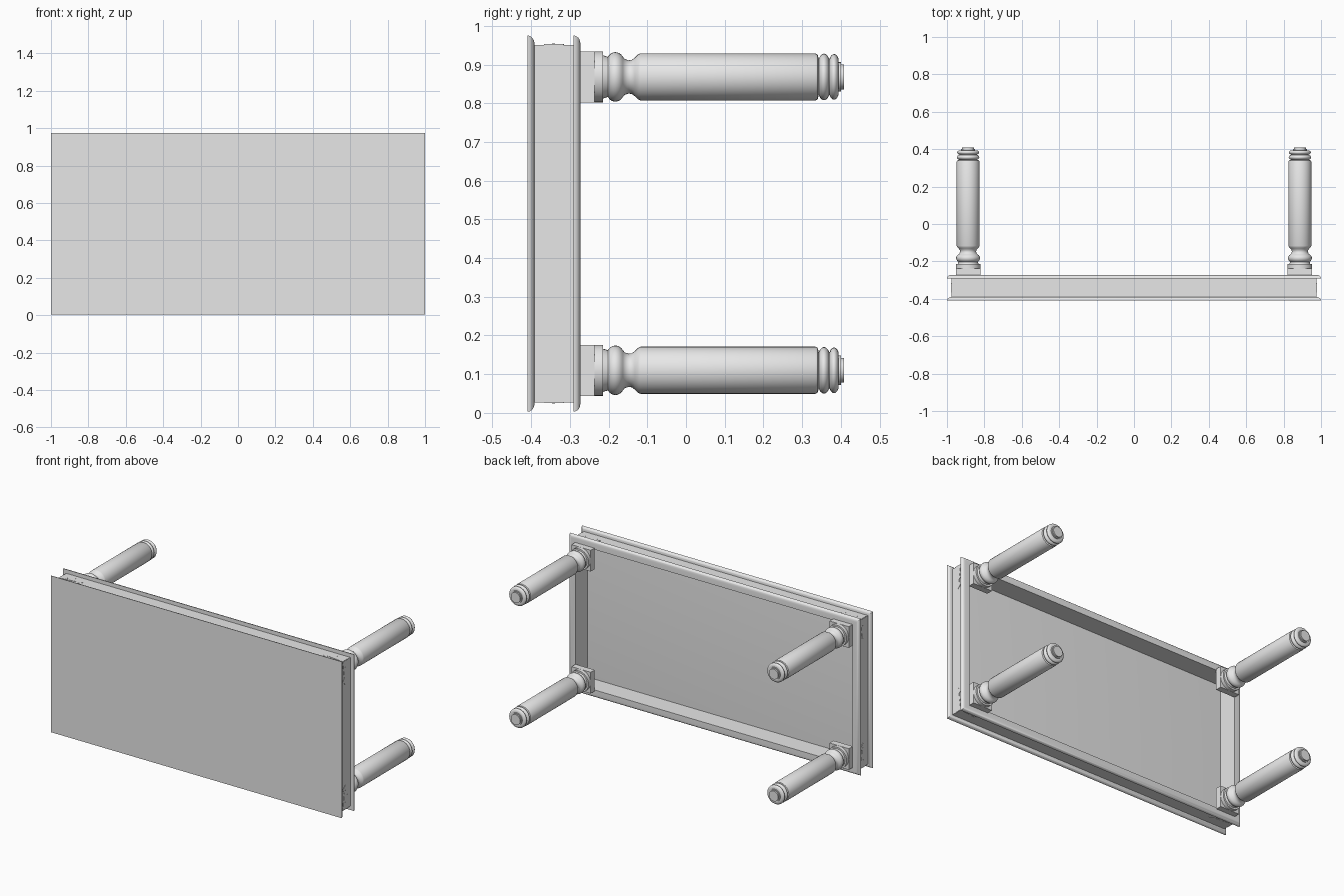
import bpy, bmesh, math
from mathutils import Vector

cube = bpy.data.objects.get("Cube")
if cube:
    bpy.data.objects.remove(cube, do_unlink=True)

grey = bpy.data.materials.new("plain_grey")
grey.use_nodes = True
grey.diffuse_color = (0.8, 0.8, 0.8, 1)
grey.node_tree.nodes["Principled BSDF"].inputs["Base Color"].default_value = (0.8, 0.8, 0.8, 1)

MID_Z = 0.489            # centre height of the table top
HALF_X, HALF_Z = 1.0, 0.486
LEG_X, LEG_Z = 0.887, 0.379


def finish(name, bm, smooth=False):
    bmesh.ops.recalc_face_normals(bm, faces=bm.faces)
    mesh = bpy.data.meshes.new(name)
    bm.to_mesh(mesh)
    bm.free()
    mesh.materials.append(grey)
    ob = bpy.data.objects.new(name, mesh)
    bpy.context.collection.objects.link(ob)
    if smooth:
        bpy.ops.object.select_all(action='DESELECT')
        ob.select_set(True)
        bpy.context.view_layer.objects.active = ob
        bpy.ops.object.shade_smooth_by_angle(angle=math.radians(35))
    return ob


def bridge(bm, a, b):
    n = len(a)
    for i in range(n):
        bm.faces.new((a[i], a[(i + 1) % n], b[(i + 1) % n], b[i]))


def rect_sweep(name, profile, hollow):
    """Sweep (inset, y) points around the rectangular outline of the table."""
    bm = bmesh.new()
    rings = []
    for inset, y in profile:
        x, z = HALF_X - inset, HALF_Z - inset
        rings.append([bm.verts.new((sx * x, y, MID_Z + sz * z))
                      for sx, sz in ((-1, -1), (1, -1), (1, 1), (-1, 1))])
    for a, b in zip(rings, rings[1:]):
        bridge(bm, a, b)
    if hollow:
        bridge(bm, rings[-1], rings[0])
    else:
        bm.faces.new(rings[0])
        bm.faces.new(rings[-1])
    return finish(name, bm, True)


def quarter_round(y0, y1, depth, steps=6):
    angles = [math.pi / 2 * i / steps for i in range(steps + 1)]
    return [(depth * (1 - math.cos(a)), y0 + (y1 - y0) * math.sin(a)) for a in angles]


def lathe(name, profile, x, z, sides=32):
    """Turn (y, radius) points around an axis running along y."""
    bm = bmesh.new()
    rings = []
    for y, r in profile:
        rings.append([bm.verts.new((x + r * math.cos(t), y, z + r * math.sin(t)))
                      for t in (2 * math.pi * i / sides for i in range(sides))])
    for a, b in zip(rings, rings[1:]):
        bridge(bm, a, b)
    bm.faces.new(rings[0])
    bm.faces.new(rings[-1])
    return finish(name, bm, True)


def bead(y0, y1, low, high, steps=8):
    return [(y0 + (y1 - y0) * i / steps,
             low + (high - low) * math.sin(math.pi * i / steps) ** 0.7)
            for i in range(steps + 1)]


def plate(name, outline, place):
    """Thin plate; place maps (along, across, out) to the model."""
    bm = bmesh.new()
    low, high = ([bm.verts.new(place(s, t, h)) for s, t in outline] for h in (-0.002, 0.002))
    bridge(bm, low, high)
    bm.faces.new(low)
    bm.faces.new(high)
    return finish(name, bm)


def circle(s, t, r, n=16):
    return [(s + r * math.cos(2 * math.pi * i / n), t + r * math.sin(2 * math.pi * i / n))
            for i in range(n)]


# Top panel, apron and lower moulding
rect_sweep("table_top", quarter_round(-0.409, -0.391, 0.024), False)
rect_sweep("apron", [(0.024, -0.392), (0.024, -0.285), (0.05, -0.285), (0.05, -0.392)], True)
rect_sweep("lower_moulding", [(0.05, -0.291)] + quarter_round(-0.291, -0.273, 0.02)
           + [(0.05, -0.273)], True)

# Turned leg: collar, ring, neck, shaft, foot beads and tip
leg_profile = ([(-0.24, 0.066), (-0.215, 0.066), (-0.215, 0.056), (-0.205, 0.053)]
               + bead(-0.202, -0.163, 0.052, 0.064)
               + [(-0.158, 0.046), (-0.148, 0.043), (-0.14, 0.044), (-0.132, 0.05),
                  (-0.124, 0.058), (-0.117, 0.061), (0.334, 0.061), (0.34, 0.058)]
               + bead(0.343, 0.37, 0.047, 0.06) + bead(0.371, 0.394, 0.047, 0.059)
               + [(0.394, 0.038), (0.4, 0.038), (0.4, 0.032), (0.408, 0.032)])

# Corner strap with a spade-shaped head
half = [(0, 0.025), (0.05, 0.018), (0.105, 0.011), (0.113, 0.014),
        (0.119, 0.024), (0.128, 0.023), (0.138, 0.013), (0.15, 0.0)]
strap = half + [(s, -t) for s, t in half[-2::-1]]
STRAP_Y = -0.342

for sx, side in ((-1, "right"), (1, "left")):
    for sz, level in ((-1, "lower"), (1, "upper")):
        tag = f"{level}_{side}"
        x, z = sx * LEG_X, MID_Z + sz * LEG_Z
        bm = bmesh.new()
        bmesh.ops.create_cube(bm, size=1)
        for v in bm.verts:
            v.co = Vector((x + v.co.x * 0.132, -0.2565 + v.co.y * 0.039, z + v.co.z * 0.132))
        finish("leg_block_" + tag, bm)
        lathe("leg_" + tag, leg_profile, x, z)

        ex, ez = HALF_X - 0.024, HALF_Z - 0.024

        def on_end(s, t, h):
            return (sx * (ex + h), STRAP_Y + t, MID_Z + sz * (ez - s))

        def on_long_side(s, t, h):
            return (sx * (ex - s), STRAP_Y + t, MID_Z + sz * (ez + h))

        for face, place in (("end", on_end), ("long", on_long_side)):
            plate(f"strap_{face}_{tag}", strap, place)
            plate(f"stud_{face}_{tag}", circle(0.077, 0.018, 0.009), place)
            for i, s in enumerate((0.043, 0.122)):
                plate(f"rivet_{face}_{tag}_{i}", circle(s, 0, 0.004, 8),
                      lambda a, b, h, p=place: p(a, b, h + 0.001))
